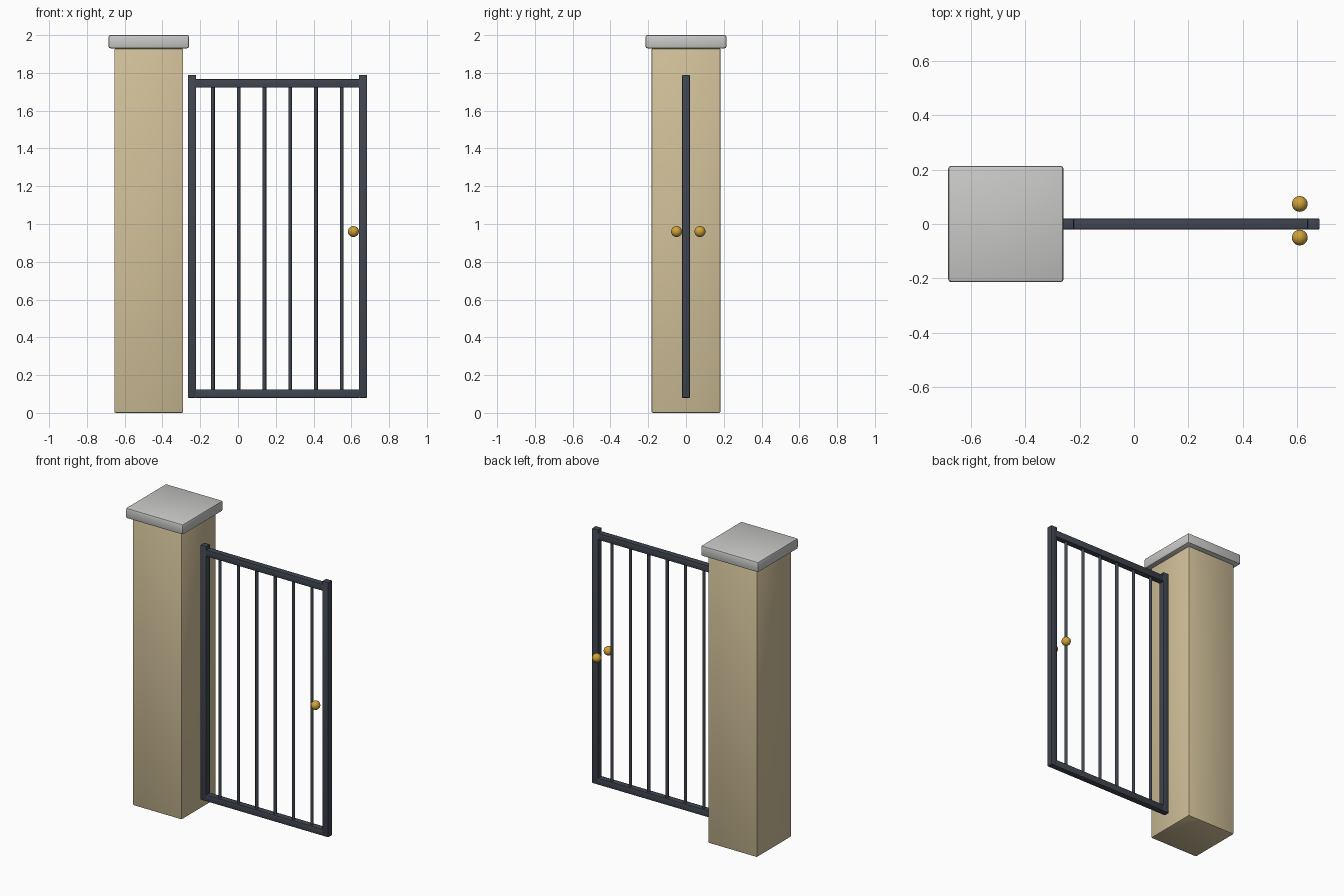
import bpy
import bmesh
from math import radians
from mathutils import Matrix

cube = bpy.data.objects.get("Cube")
if cube:
    bpy.data.objects.remove(cube, do_unlink=True)


def material(name, r, g, b, rough=0.6):
    m = bpy.data.materials.new(name)
    m.use_nodes = True
    m.diffuse_color = (r, g, b, 1)
    node = m.node_tree.nodes["Principled BSDF"]
    node.inputs["Base Color"].default_value = (r, g, b, 1)
    node.inputs["Roughness"].default_value = rough
    return m


sand = material("sandstone", 0.64, 0.53, 0.32)
stone = material("pale_stone", 0.58, 0.58, 0.57)
iron = material("dark_iron", 0.05, 0.06, 0.08)
brass = material("brass", 0.63, 0.36, 0.04)


def finish(name, bm, mat):
    mesh = bpy.data.meshes.new(name)
    bm.to_mesh(mesh)
    bm.free()
    mesh.materials.append(mat)
    obj = bpy.data.objects.new(name, mesh)
    bpy.context.collection.objects.link(obj)
    bpy.ops.object.select_all(action="DESELECT")
    bpy.context.view_layer.objects.active = obj
    obj.select_set(True)
    bpy.ops.object.shade_smooth_by_angle(angle=radians(40))
    return obj


def box(name, x, y, z, mat, bevel):
    """Bevelled box; x, y and z are (low, high) pairs."""
    bm = bmesh.new()
    bmesh.ops.create_cube(bm, size=1)
    for v in bm.verts:
        for i, (lo, hi) in enumerate((x, y, z)):
            v.co[i] = hi if v.co[i] > 0 else lo
    bmesh.ops.bevel(bm, geom=bm.edges[:], offset=bevel, segments=2,
                    profile=0.5, affect="EDGES")
    return finish(name, bm, mat)


# Masonry pillar and its overhanging cap
box("pillar", (-0.655, -0.29), (-0.183, 0.183), (0, 1.93), sand, 0.008)
box("pillar_cap", (-0.685, -0.26), (-0.214, 0.214), (1.93, 2.0), stone, 0.01)

# Gate frame: two posts and two rails
depth = (-0.02, 0.02)
box("hinge_post", (-0.266, -0.222), depth, (0.08, 1.79), iron, 0.003)
box("latch_post", (0.64, 0.684), depth, (0.08, 1.79), iron, 0.003)
box("top_rail", (-0.225, 0.643), depth, (1.723, 1.767), iron, 0.003)
box("bottom_rail", (-0.225, 0.643), depth, (0.08, 0.124), iron, 0.003)

# Round upright bars
low, high = 0.11, 1.74
for i in range(6):
    bm = bmesh.new()
    bmesh.ops.create_cone(
        bm, cap_ends=True, segments=12, radius1=0.01, radius2=0.01,
        depth=high - low,
        matrix=Matrix.Translation((-0.133 + 0.1364 * i, 0, (low + high) / 2)))
    finish(f"bar_{i + 1}", bm, iron)

# Knobs on both sides of the latch post
for name, y in (("front_knob", -0.05), ("back_knob", 0.074)):
    bm = bmesh.new()
    bmesh.ops.create_uvsphere(bm, u_segments=24, v_segments=16, radius=0.029,
                              matrix=Matrix.Translation((0.611, y, 0.96)))
    finish(name, bm, brass)
